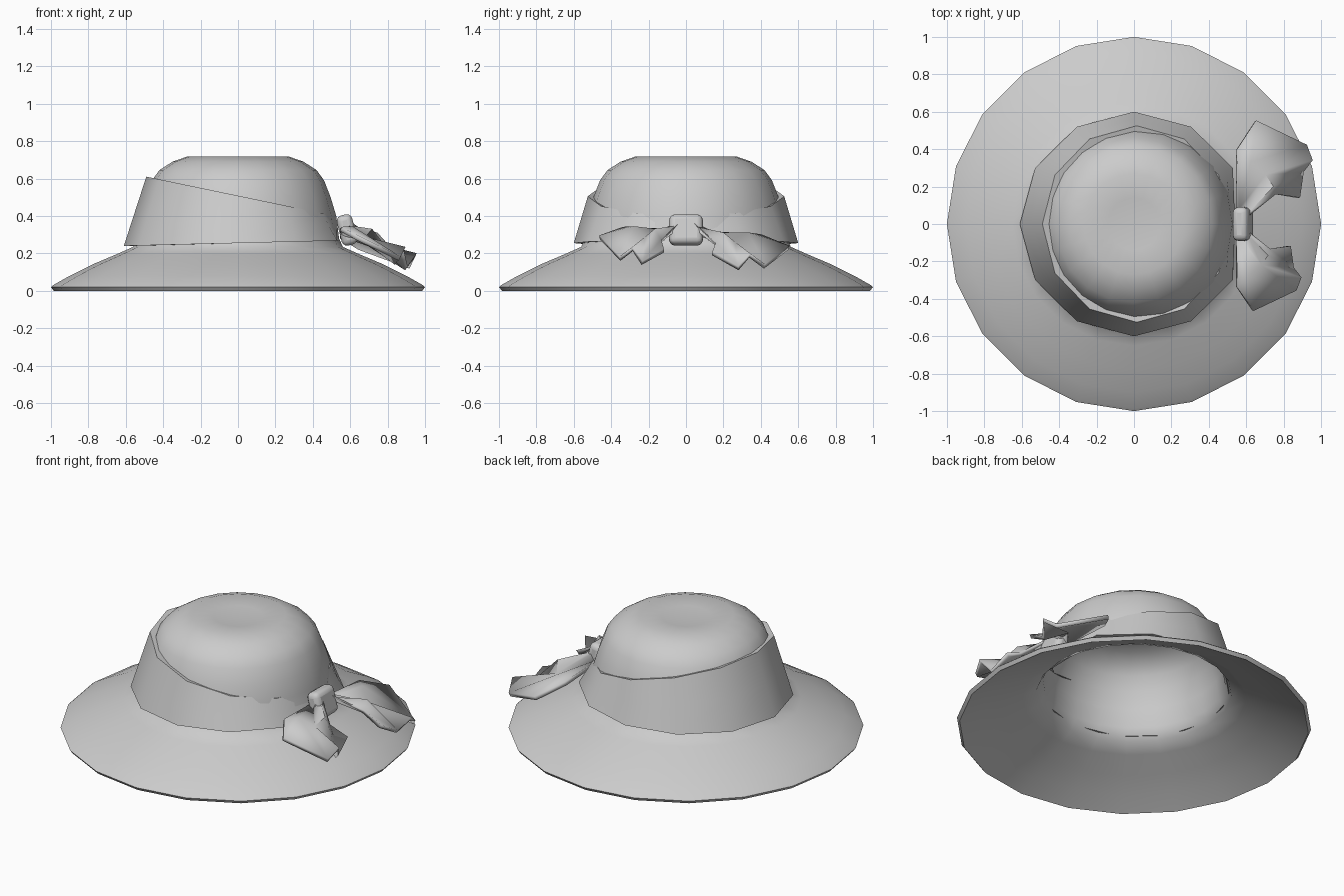
import bpy, bmesh
from math import sin, cos, pi, radians

cube = bpy.data.objects.get("Cube")
if cube:
    bpy.data.objects.remove(cube, do_unlink=True)

GREY = (0.6, 0.6, 0.6, 1)
felt = bpy.data.materials.new("grey_felt")
felt.use_nodes = True
felt.diffuse_color = GREY
felt.node_tree.nodes["Principled BSDF"].inputs["Base Color"].default_value = GREY


def grid_object(name, rows, closed=True, angle=50):
    """Join rows of points into a smooth-shaded strip of quads."""
    bm = bmesh.new()
    rings = [[bm.verts.new(p) for p in row] for row in rows]
    n = len(rings[0])
    for a, b in zip(rings, rings[1:]):
        for i in range(n if closed else n - 1):
            j = (i + 1) % n
            bm.faces.new((a[i], a[j], b[j], b[i]))
    bmesh.ops.remove_doubles(bm, verts=bm.verts, dist=0.0005)
    bmesh.ops.recalc_face_normals(bm, faces=bm.faces)
    mesh = bpy.data.meshes.new(name)
    bm.to_mesh(mesh)
    bm.free()
    mesh.materials.append(felt)
    obj = bpy.data.objects.new(name, mesh)
    bpy.context.collection.objects.link(obj)
    smooth(obj, angle)
    return obj


def smooth(obj, angle):
    bpy.ops.object.select_all(action="DESELECT")
    obj.select_set(True)
    bpy.context.view_layer.objects.active = obj
    bpy.ops.object.shade_smooth_by_angle(angle=radians(angle))


def circle(r, z, n=20):
    return [(r * cos(2 * pi * i / n), r * sin(2 * pi * i / n), z) for i in range(n)]


# Hat body: dented crown, sloping brim, rolled rim and hollow inside
outer = [(0, 0.70), (0.14, 0.705), (0.27, 0.718), (0.35, 0.69), (0.42, 0.645),
         (0.46, 0.59), (0.495, 0.5), (0.525, 0.4), (0.54, 0.28), (0.56, 0.235),
         (0.65, 0.195), (0.78, 0.14), (0.9, 0.08), (0.985, 0.032), (1, 0.02)]
inner = [(0.985, 0), (0.88, 0.06), (0.76, 0.12), (0.63, 0.18), (0.55, 0.22),
         (0.515, 0.29), (0.5, 0.4), (0.47, 0.5), (0.435, 0.58), (0.39, 0.63),
         (0.32, 0.67), (0.2, 0.69), (0, 0.68)]
grid_object("hat_body", [circle(r, z) for r, z in outer + inner])

# Slanted band: flattened beside the bow, higher on the far side
angles = [2 * pi * i / 12 for i in range(12)]


def band_ring(t, shrink=0):
    ring = []
    for a in angles:
        low = (min(0.61 * cos(a), 0.54), 0.6 * sin(a), 0.255 + 0.015 * cos(a))
        high = (0.015 + 0.505 * cos(a), 0.525 * sin(a), 0.505 - 0.105 * cos(a))
        x, y, z = (p + (q - p) * t for p, q in zip(low, high))
        ring.append((x - shrink * cos(a), y - shrink * sin(a), z))
    return ring


grid_object("hat_band", [band_ring(0, 0.06), band_ring(0), band_ring(0.5),
                         band_ring(1), band_ring(0.96, 0.05)])

# Bow knot: rounded block leaning with the band
bpy.ops.mesh.primitive_cube_add(size=1, location=(0.582, 0, 0.325))
knot = bpy.context.object
knot.name = "bow_knot"
knot.dimensions = (0.085, 0.18, 0.165)
knot.rotation_euler.y = radians(-14)
bpy.ops.object.transform_apply(location=False, rotation=False, scale=True)
knot.data.materials.append(felt)
bevel = knot.modifiers.new("rounding", "BEVEL")
bevel.width = 0.03
bevel.segments = 3
smooth(knot, 60)

# Bow tails: rippled ribbons fanning over the brim
TAIL = [
    [(0.61, 0.05, 0.35), (0.61, 0.06, 0.33), (0.58, 0.07, 0.34),
     (0.56, 0.08, 0.30), (0.545, 0.08, 0.31)],
    [(0.75, 0.16, 0.25), (0.74, 0.20, 0.30), (0.70, 0.26, 0.25),
     (0.62, 0.33, 0.30), (0.55, 0.40, 0.29)],
    [(0.88, 0.14, 0.20), (0.90, 0.28, 0.12), (0.95, 0.34, 0.19),
     (0.92, 0.42, 0.13), (0.65, 0.55, 0.23)],
]
for name, side, reach, lift in (("bow_tail_back", 1, 1, 0),
                                ("bow_tail_front", -0.84, 0.85, 0.1)):
    rows = [[(0.545 + (x - 0.545) * reach, y * side, z + lift * y) for x, y, z in row]
            for row in TAIL]
    tail = grid_object(name, rows, closed=False, angle=40)
    solid = tail.modifiers.new("cloth_thickness", "SOLIDIFY")
    solid.thickness = 0.025
    solid.offset = 0
